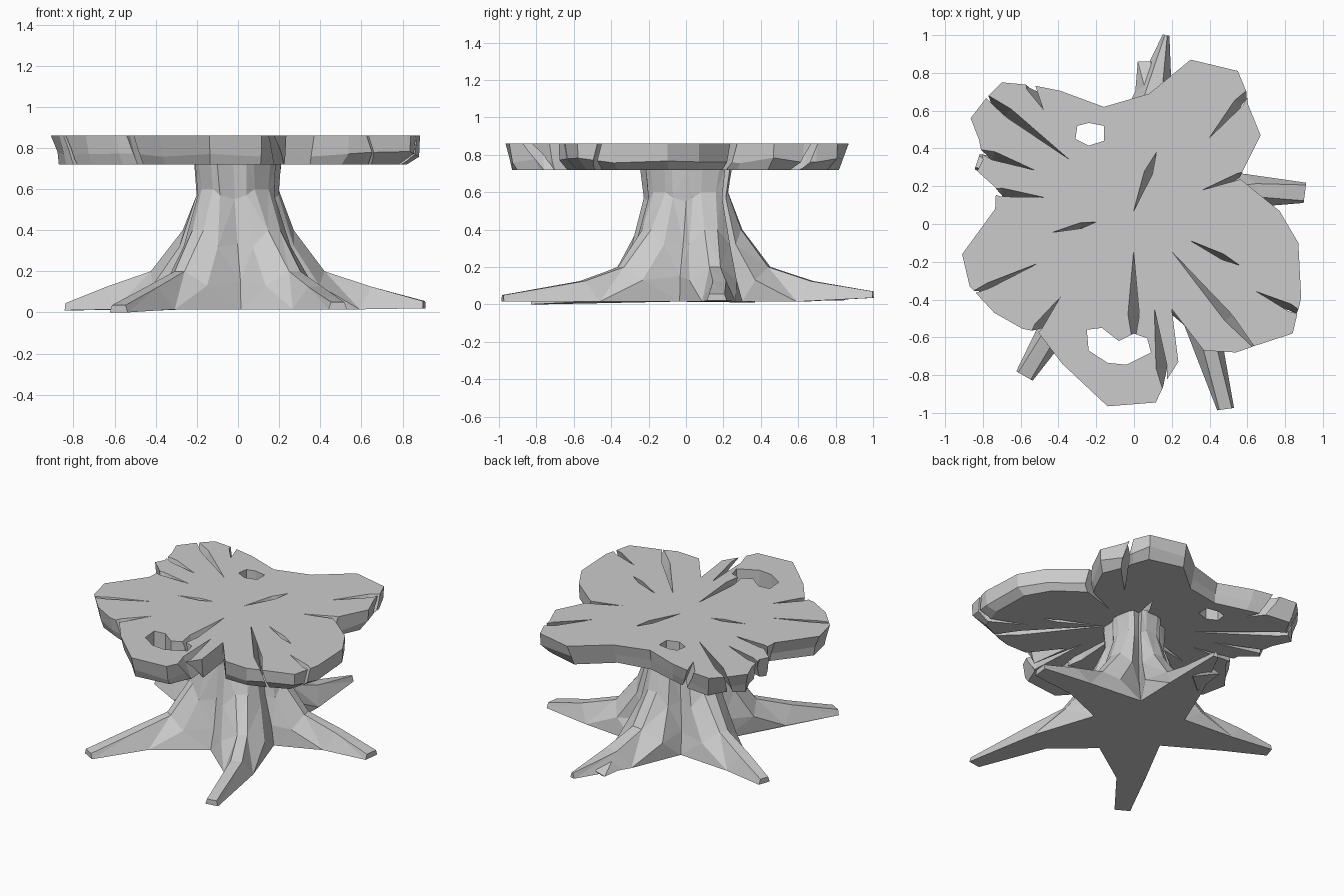
import bpy, bmesh, math, random
from mathutils import Vector

random.seed(4)
if "Cube" in bpy.data.objects:
    bpy.data.objects.remove(bpy.data.objects["Cube"])

grey = bpy.data.materials.new("plain grey wood")
grey.use_nodes = True
grey.diffuse_color = (0.6, 0.6, 0.6, 1)
grey.node_tree.nodes["Principled BSDF"].inputs["Base Color"].default_value = grey.diffuse_color


def finish(name, bm):
    """Turn a bmesh into a flat shaded object with outward normals."""
    bmesh.ops.recalc_face_normals(bm, faces=bm.faces)
    mesh = bpy.data.meshes.new(name)
    bm.to_mesh(mesh)
    bm.free()
    mesh.materials.append(grey)
    obj = bpy.data.objects.new(name, mesh)
    bpy.context.collection.objects.link(obj)
    return obj


def loft(name, rings):
    """Join equal rings of points with quads and cap both ends."""
    bm = bmesh.new()
    loops = [[bm.verts.new(p) for p in ring] for ring in rings]
    n = len(loops[0])
    for a, b in zip(loops, loops[1:]):
        for i in range(n):
            j = (i + 1) % n
            bm.faces.new((a[i], a[j], b[j], b[i]))
    bm.faces.new(loops[0])
    bm.faces.new(loops[-1])
    return finish(name, bm)


def cut(target, cutter):
    """Subtract the cutter from the target, then discard it."""
    cutter.hide_render = True
    mod = target.modifiers.new("cut", "BOOLEAN")
    mod.operation = "DIFFERENCE"
    mod.solver = "EXACT"
    mod.object = cutter
    bpy.context.view_layer.objects.active = target
    bpy.ops.object.modifier_apply(modifier=mod.name)
    bpy.data.objects.remove(cutter)


# Table top: ragged slab, undercut towards the bottom edge
TOP, BOTTOM = 0.86, 0.72
outline = [
    (.77, .07), (.87, -.1), (.885, -.39), (.84, -.58), (.64, -.645), (.54, -.68), (.37, -.67),
    (.2, -.45), (.235, -.73), (.17, -.83), (.115, -.945), (-.14, -.965), (-.38, -.74),
    (-.51, -.57), (-.59, -.555), (-.74, -.47), (-.87, -.33), (-.91, -.16),
    (-.735, .08), (-.73, .19), (-.83, .28), (-.8, .34), (-.82, .445), (-.865, .56),
    (-.78, .67), (-.7, .75), (-.54, .735), (-.39, .705), (-.16, .62),
    (.08, .69), (.3, .87), (.55, .81), (.595, .7), (.605, .63), (.67, .47),
    (.58, .29), (.56, .24)]
mid, low = [], []
for x, y in outline:
    # The +x lobes keep an upright rim over a wide chamfer
    upright = x > 0.45
    s = 0.995 if upright else random.uniform(0.955, 0.985)
    mid.append((x * s, y * s, random.uniform(0.755, 0.785)))
    s -= random.uniform(0.05, 0.09) if upright else random.uniform(0.005, 0.04)
    low.append((x * s, y * s, BOTTOM))
table_top = loft("table_top", [[(x, y, TOP) for x, y in outline], mid, low])

# Knot holes right through the slab
small_hole = [(-.3, .52), (-.24, .535), (-.16, .52), (-.16, .44), (-.24, .415), (-.31, .45)]
large_hole = [(-.25, -.56), (-.17, -.55), (-.08, -.62), (0, -.58), (.07, -.605),
              (.09, -.68), (-.04, -.745), (-.14, -.735), (-.24, -.67)]
for hole in (small_hole, large_hole):
    cut(table_top, loft("hole_cutter", [[(x, y, z) for x, y in hole] for z in (0.9, 0.6)]))

# Slanted splits in the wood: inner end, outer end, width
splits = [
    ((0, .07), (.12, .38), .045), ((-.43, -.045), (-.2, .01), .03),
    ((.3, -.09), (.56, -.22), .03), ((.21, -.155), (.66, -.68), .05),
    ((0, -.15), (0, -.66), .06), ((.11, -.45), (.17, -.93), .06),
    ((.65, -.36), (.92, -.49), .04), ((.4, .455), (.64, .74), .05),
    ((.365, .18), (.66, .29), .035), ((-.35, .345), (-.84, .72), .05),
    ((-.53, .285), (-.86, .4), .045), ((-.48, .14), (-.82, .18), .045),
    ((-.51, -.21), (-.91, -.39), .03), ((-.39, -.39), (-.57, -.63), .045),
    ((-.48, .61), (-.58, .79), .05)]
for start, end, width in splits:
    a, b = Vector((*start, 0)), Vector((*end, 0))
    side = Vector((0, 0, 1)).cross(b - a).normalized() * width
    if side.x < side.y:
        side.negate()
    middle = a.lerp(b, 0.65)
    rings = []
    # Splits reach further inwards on the underside
    for shift, reach, z in ((-0.1, 0, TOP + 0.01), (1.0, 0.25, BOTTOM - 0.01)):
        diamond = [a.lerp(b, -reach), middle + side / 2, b, middle - side / 2]
        rings.append([p + side * shift + Vector((0, 0, z)) for p in diamond])
    cut(table_top, loft("split_cutter", rings))


# Trunk: columns of points running down each root and each hollow between
ROWS = 6
GROUND = 0.015
crest = dict(r=(.21, .2, .28, .45, .68), z=(.73, .6, .4, .2, .125), w=(.045, .04, .035, .03, .035))
flank = dict(r=(.2, .19, .26, .4, .62), z=(.73, .57, .32, .13, GROUND), w=(.08, .08, .11, .13, .09))
hollow_r, hollow_z = (.19, .18, .22, .28), (.73, .55, .33, .15)
# The upper trunk is oval: long and short scale for each row
long_axis = Vector((math.cos(math.radians(58)), math.sin(math.radians(58)), 0))
oval = ((1.26, .9), (1.2, .9), (1.1, .98), (1, 1), (1, 1), (1, 1))
# Starting angle, tip position, tip half width, fullness, foot radius of next hollow
roots = [(-43, (.485, -.98, .015), .033, 1.05, .3), (30, (.905, .165, .02), .042, 1, .36),
         (84, (.17, 1.0, .035), .006, 1.3, .34), (155, (-.83, .33, .01), .03, 1, .26),
         (228, (-.58, -.805, 0), .038, 1, .32)]


def squash(p, row):
    """Scale a point along and across the long axis of the trunk."""
    along = long_axis * p.dot(long_axis)
    return along * oval[row][0] + (p - along) * oval[row][1]


def root_column(bm, root, shape, sign, extra, rise):
    angle, tip, tip_width, fullness, foot = root
    direction = Vector((math.cos(math.radians(angle)), math.sin(math.radians(angle)), 0))
    end = Vector((*tip[:2], 0))
    length = end.length
    bend = end - direction * length
    column = []
    for k in range(ROWS):
        last = k == ROWS - 1
        r = length if last else shape["r"][k]
        w = tip_width + extra if last else shape["w"][k] * (fullness if k > 2 else 1)
        t = r / length
        along = (direction + bend * 2 * t / length).normalized()
        side = Vector((-along.y, along.x, 0))
        p = squash(direction * r + bend * t * t + side * w * sign, k)
        p.z = tip[2] + rise if last else shape["z"][k]
        column.append(bm.verts.new(p))
    return column


bm = bmesh.new()
columns, base = [], []
for i, root in enumerate(roots):
    left = root_column(bm, root, flank, -1, 0.012, 0)
    right = root_column(bm, root, flank, 1, 0.012, 0)
    columns += [left, root_column(bm, root, crest, -1, 0, 0.035),
                root_column(bm, root, crest, 1, 0, 0.035), right]
    following = roots[(i + 1) % len(roots)][0] + (360 if i == len(roots) - 1 else 0)
    middle = math.radians((root[0] + following) / 2)
    foot = root[-1]
    valley = []
    for k, (r, z) in enumerate(zip((*hollow_r, foot), (*hollow_z, GROUND))):
        r = min(r, foot)
        p = squash(Vector((math.cos(middle) * r, math.sin(middle) * r, 0)), k)
        valley.append(bm.verts.new((p.x, p.y, z)))
    columns.append(valley)
    base += [left[-2], left[-1], right[-1], right[-2], valley[-1]]
for i, a in enumerate(columns):
    b = columns[(i + 1) % len(columns)]
    for k in range(min(len(a), len(b)) - 1):
        bm.faces.new((a[k], b[k], b[k + 1], a[k + 1]))
# Blunt root ends, then the flat base and the hidden top
for i in range(0, len(columns), 5):
    bm.faces.new([c[-1] for c in columns[i:i + 4]])
bm.faces.new(base)
bm.faces.new([c[0] for c in columns])
bmesh.ops.triangulate(bm, faces=[f for f in bm.faces if len(f.verts) == 4])
finish("trunk_with_roots", bm)

# Small side prong on the back root
bm = bmesh.new()
for p in [(0, .62, .02), (.14, .74, .02), (.09, .6, .13), (.02, .86, .03), (.09, .86, .05), (.06, .84, .02)]:
    bm.verts.new(p)
bmesh.ops.convex_hull(bm, input=bm.verts)
finish("side_prong", bm)
